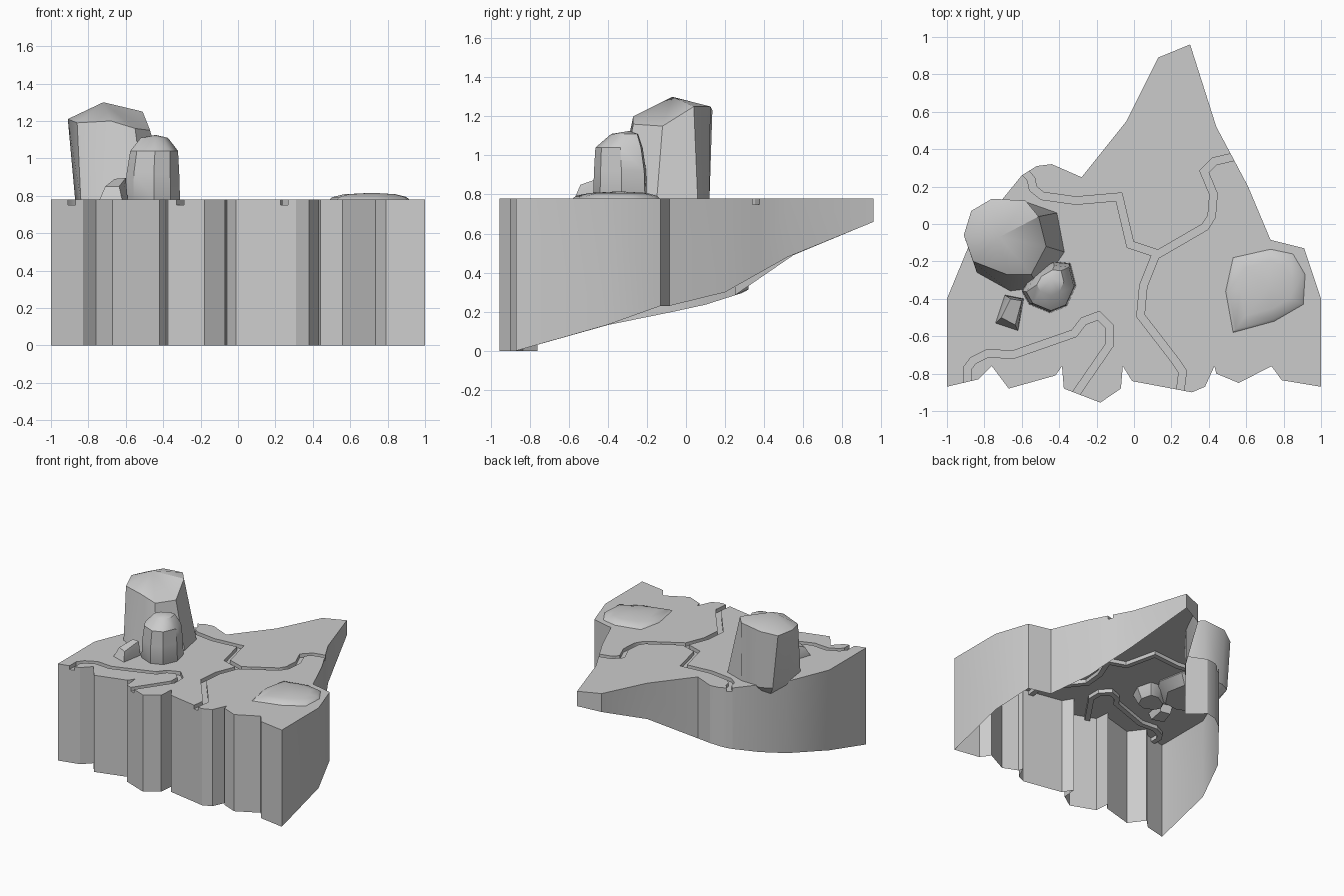
import bpy, bmesh
from mathutils import Vector
from mathutils.geometry import delaunay_2d_cdt

if "Cube" in bpy.data.objects:
    bpy.data.objects.remove(bpy.data.objects["Cube"])

TOP, GROOVE = 0.78, 0.75


def finish(name, bm, angle=0.6):
    bmesh.ops.remove_doubles(bm, verts=bm.verts, dist=0.0005)
    bmesh.ops.recalc_face_normals(bm, faces=bm.faces)
    me = bpy.data.meshes.new(name)
    bm.to_mesh(me)
    bm.free()
    ob = bpy.data.objects.new(name, me)
    bpy.context.collection.objects.link(ob)
    bpy.ops.object.select_all(action='DESELECT')
    ob.select_set(True)
    bpy.context.view_layer.objects.active = ob
    bpy.ops.object.shade_smooth_by_angle(angle=angle)
    return ob


def interp(table, t):
    if t <= table[0][0]:
        return table[0][1]
    for (a, za), (b, zb) in zip(table, table[1:]):
        if t <= b:
            return za + (zb - za) * (t - a) / (b - a)
    return table[-1][1]


def ribbon(path, w=0.02):
    """Mitred outline polygon around a centre line."""
    p = [Vector(q) for q in path]
    left, right = [], []
    for i, q in enumerate(p):
        d0 = (q - p[i - 1]).normalized() if i else (p[1] - q).normalized()
        d1 = (p[i + 1] - q).normalized() if i < len(p) - 1 else d0
        t = (d0 + d1).normalized()
        n = Vector((-t.y, t.x)) * w / max(0.6, t.dot(d0))
        left.append(q + n)
        right.append(q - n)
    return right + left[::-1]


# Ground outline, counter-clockwise from the front left corner
outline = [(-1, -.87), (-.83, -.83), (-.76, -.76), (-.67, -.88), (-.42, -.81),
           (-.385, -.76), (-.375, -.88), (-.18, -.955), (-.07, -.88), (-.06, -.76),
           (-.01, -.84), (.31, -.9), (.38, -.87), (.43, -.76), (.44, -.8),
           (.56, -.85), (.735, -.76), (.79, -.835), (1, -.87), (1, -.4),
           (.91, -.13), (.73, -.085), (.61, .2), (.52, .37), (.44, .52),
           (.30, .96), (.13, .89), (-.04, .55), (-.28, .25), (-.44, .32),
           (-.52, .31), (-.6, .26), (-.73, .1), (-.86, -.06), (-1, -.4)]
# Lower rim height along y for each side
rim_left = [(-.76, 0), (-.41, .13), (.08, .23), (.3, .3), (.55, .49), (.96, .66)]
rim_right = [(-.76, 0), (-.41, .13), (-.13, .23), (-.085, .23), (.2, .3), (.52, .48), (.96, .66)]
# Crack centre lines
cracks = [
    [(-.62, .32), (-.55, .24), (-.54, .19), (-.49, .15), (-.31, .125), (-.08, .145),
     (-.02, -.11), (.13, -.16), (.38, -.015), (.415, .04), (.425, .16), (.375, .28),
     (.43, .335), (.58, .37)],
    [(.12, -.155), (.05, -.33), (.035, -.49), (.22, -.73), (.26, -.79), (.24, -.95)],
    [(-.89, -.9), (-.89, -.77), (-.86, -.73), (-.78, -.69), (-.65, -.70), (-.32, -.585),
     (-.27, -.52), (-.19, -.49), (-.13, -.55), (-.13, -.645), (-.34, -.95)],
]


def build_ground():
    polys = [[Vector(p) for p in outline]] + [ribbon(c) for c in cracks]
    verts, loops = [], []
    for p in polys:
        loops.append(list(range(len(verts), len(verts) + len(p))))
        verts += p
    co, _, faces, _, _, src = delaunay_2d_cdt(verts, [], loops, 1, 1e-5)
    bm = bmesh.new()

    def face(pts):
        bm.faces.new([bm.verts.new(p) for p in pts])

    edges = {}
    for f, s in zip(faces, src):
        if 0 not in s:
            continue
        z = GROOVE if len(s) > 1 else TOP
        face([(*co[i], z) for i in f])
        for a, b in zip(f, list(f[1:]) + [f[0]]):
            edges.setdefault((min(a, b), max(a, b)), []).append(z)

    def rim(p):
        return interp(rim_left if p.x < 0 else rim_right, p.y)

    # Outer walls on open edges, crack walls where levels differ
    for (a, b), zs in edges.items():
        A, B = co[a], co[b]
        if len(zs) == 1:
            face([(*A, zs[0]), (*B, zs[0]), (*B, rim(B)), (*A, rim(A))])
        elif zs[0] != zs[1]:
            face([(*A, TOP), (*B, TOP), (*B, GROOVE), (*A, GROOVE)])
    finish("cliff_ground", bm, 0.5)


def loft(name, rings, peak=None, close_bottom=True, angle=0.6):
    bm = bmesh.new()
    rows = [[bm.verts.new(p) for p in r] for r in rings]
    n = len(rows[0])
    for lo, hi in zip(rows, rows[1:]):
        for i in range(n):
            j = (i + 1) % n
            bm.faces.new((lo[i], lo[j], hi[j], hi[i]))
    if close_bottom:
        bm.faces.new(rows[0][::-1])
    if peak:
        v = bm.verts.new(peak)
        for i in range(n):
            bm.faces.new((rows[-1][i], rows[-1][(i + 1) % n], v))
    else:
        bm.faces.new(rows[-1])
    finish(name, bm, angle)


def ring(poly, z, s=1, c=None):
    c = c or (sum(p[0] for p in poly) / len(poly), sum(p[1] for p in poly) / len(poly))
    return [(c[0] + (x - c[0]) * s, c[1] + (y - c[1]) * s, z) for x, y in poly]


build_ground()

# Large boulder
base = [(-.87, -.05), (-.83, .08), (-.75, .12), (-.58, .12), (-.41, .06),
        (-.37, -.15), (-.5, -.34), (-.66, -.36), (-.84, -.26)]
crown = [(-.91, -.06, 1.21), (-.87, .07, 1.2), (-.76, .135, 1.23), (-.58, .125, 1.25),
         (-.51, .04, 1.25), (-.47, -.12, 1.15), (-.55, -.27, 1.16), (-.68, -.27, 1.2),
         (-.86, -.2, 1.19)]
loft("large_boulder", [ring(base, .70, .75), ring(base, .77), crown], (-.72, -.07, 1.3))

# Medium boulder
mid = [(-.6, -.36), (-.55, -.27), (-.43, -.2), (-.34, -.21), (-.31, -.33),
       (-.36, -.44), (-.45, -.475), (-.56, -.43)]
loft("medium_boulder", [ring(mid, .70, .7), ring(mid, .78), ring(mid, .92, .97),
                        ring(mid, 1.04, .88, (-.4, -.38)), ring(mid, 1.11, .5, (-.44, -.29))],
     (-.44, -.29, 1.125))

# Small stone
foot = [(-.69, -.38), (-.74, -.53), (-.62, -.57), (-.59, -.4)]
cap = [(-.66, -.4, .89), (-.71, -.5, .85), (-.635, -.54, .85), (-.6, -.41, .895)]
loft("small_stone", [ring(foot, .72, .8), ring(foot, .78), cap])

# Low mound on the right
mound = [(.53, -.18), (.73, -.135), (.85, -.16), (.915, -.27), (.905, -.43),
         (.75, -.52), (.53, -.58), (.49, -.36)]
loft("low_mound", [ring(mound, .78), ring(mound, .793, .93), ring(mound, .808, .65)],
     (.72, -.34, .816), False, 1.0)
